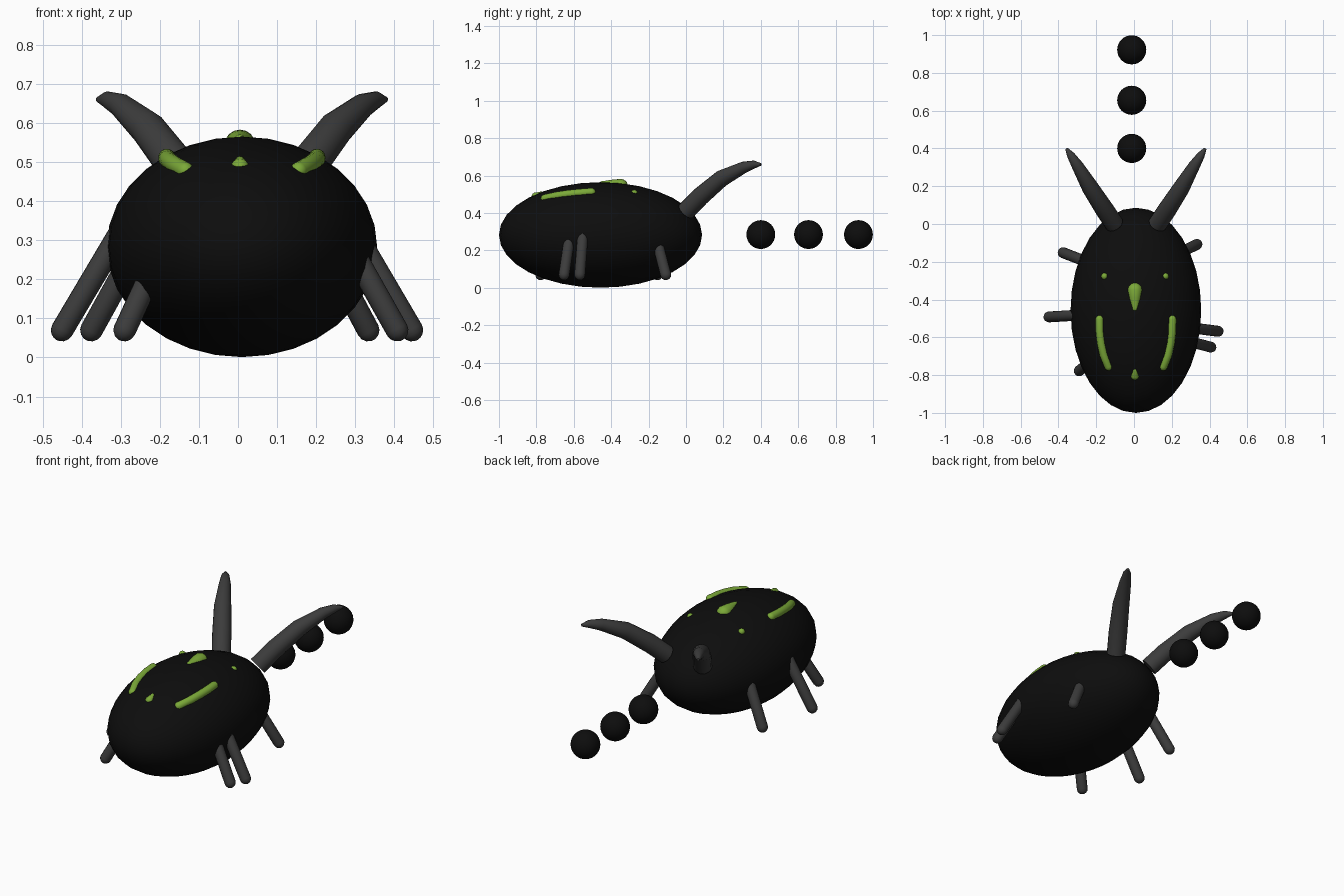
import bpy, bmesh, math
from mathutils import Vector

if "Cube" in bpy.data.objects:
    bpy.data.objects.remove(bpy.data.objects["Cube"])

CX = 0.01  # symmetry plane of the body


def material(name, rgb):
    m = bpy.data.materials.new(name)
    m.diffuse_color = (*rgb, 1)
    m.use_nodes = True
    m.node_tree.nodes["Principled BSDF"].inputs["Base Color"].default_value = m.diffuse_color
    return m


BLACK = material("shell_black", (0.004, 0.004, 0.004))
GREY = material("limb_grey", (0.045, 0.045, 0.045))
GREEN = material("marking_green", (0.2, 0.4, 0.04))


def ball(name, loc, size, mat, seg=32):
    bpy.ops.mesh.primitive_uv_sphere_add(segments=seg, ring_count=seg // 2, location=loc)
    ob = bpy.context.object
    ob.name = name
    ob.scale = size
    ob.data.materials.append(mat)
    bpy.ops.object.shade_smooth()
    return ob


def tube(name, pts, radii, mat, sides=16, round_ends=True):
    """Sweep a circle of varying radius along points, with optional domed ends."""
    pts = [Vector(p) for p in pts]
    n = len(pts)
    tang = [(pts[min(i + 1, n - 1)] - pts[max(i - 1, 0)]).normalized() for i in range(n)]
    rings = [(pts[i], tang[i], radii[i]) for i in range(n)]
    if round_ends:
        angs = [math.radians(a) for a in (25, 50, 72, 86)]
        head = [(pts[0] - tang[0] * radii[0] * math.sin(a), tang[0], radii[0] * math.cos(a))
                for a in reversed(angs)]
        tail = [(pts[-1] + tang[-1] * radii[-1] * math.sin(a), tang[-1], radii[-1] * math.cos(a))
                for a in angs]
        rings = head + rings + tail
    bm = bmesh.new()
    u = tang[0].orthogonal().normalized()
    loops = []
    for c, t, r in rings:
        u = (u - t * u.dot(t)).normalized()
        v = t.cross(u)
        loops.append([bm.verts.new(c + (u * math.cos(a) + v * math.sin(a)) * r)
                      for a in (2 * math.pi * k / sides for k in range(sides))])
    for a, b in zip(loops, loops[1:]):
        for k in range(sides):
            j = (k + 1) % sides
            bm.faces.new((a[k], a[j], b[j], b[k]))
    bm.faces.new(loops[0][::-1])
    bm.faces.new(loops[-1])
    bmesh.ops.recalc_face_normals(bm, faces=bm.faces)
    me = bpy.data.meshes.new(name)
    bm.to_mesh(me)
    bm.free()
    me.materials.append(mat)
    ob = bpy.data.objects.new(name, me)
    bpy.context.collection.objects.link(ob)
    bpy.context.view_layer.objects.active = ob
    bpy.ops.object.select_all(action='DESELECT')
    ob.select_set(True)
    bpy.ops.object.shade_smooth_by_angle(angle=math.radians(40))
    return ob


# Egg-shaped body
ball("body", (CX, -0.457, 0.283), (0.346, 0.543, 0.282), BLACK)

# Row of balls trailing behind
for i, y in enumerate((0.40, 0.655, 0.922)):
    ball(f"trail_ball_{i + 1}", (-0.012, y, 0.285), (0.077,) * 3, BLACK)

# Paired parts: horns, curved side stripes and small dots
for side, s in (("left", -1), ("right", 1)):
    horn = [(0.115, 0.0, 0.41), (0.165, 0.075, 0.487), (0.24, 0.19, 0.585),
            (0.31, 0.31, 0.645), (0.345, 0.365, 0.66), (0.368, 0.40, 0.66)]
    tube(f"{side}_horn", [(CX + s * x, y, z) for x, y, z in horn],
         [0.05, 0.05, 0.045, 0.031, 0.021, 0.007], GREY, round_ends=False)
    stripe = [(0.192, -0.505, 0.512), (0.191, -0.57, 0.507), (0.184, -0.63, 0.501),
              (0.171, -0.69, 0.492), (0.145, -0.755, 0.478)]
    tube(f"{side}_stripe", [(CX + s * x, y, z) for x, y, z in stripe],
         [0.022] * 5, GREEN)
    ball(f"{side}_dot", (CX - 0.005 + s * 0.161, -0.277, 0.507), (0.018,) * 3, GREEN, 16)

# Teardrop markings along the middle
tube("centre_drop", [(0.005, -0.35, 0.543), (0.005, -0.395, 0.547), (0.005, -0.447, 0.556)],
     [0.04, 0.032, 0.015], GREEN)
tube("front_drop", [(0.005, -0.803, 0.488), (0.005, -0.775, 0.503)], [0.023, 0.012], GREEN)

# Legs: foot position and horizontal direction toward the body
legs = {
    "left_back_leg": (-0.375, -0.152, 0.93, -0.36),
    "left_middle_leg": (-0.45, -0.492, 1.0, 0.06),
    "left_front_leg": (-0.29, -0.777, 0.78, 0.62),
    "right_back_leg": (0.333, -0.108, -0.9, -0.44),
    "right_middle_leg": (0.445, -0.568, -0.99, 0.13),
    "right_front_leg": (0.407, -0.652, -0.95, 0.25),
}
for name, (x, y, dx, dy) in legs.items():
    foot = Vector((x, y, 0.07))
    top = foot + Vector((dx * 0.51, dy * 0.51, 0.86)) * 0.28
    tube(name, [foot, top], [0.029, 0.029], GREY)
